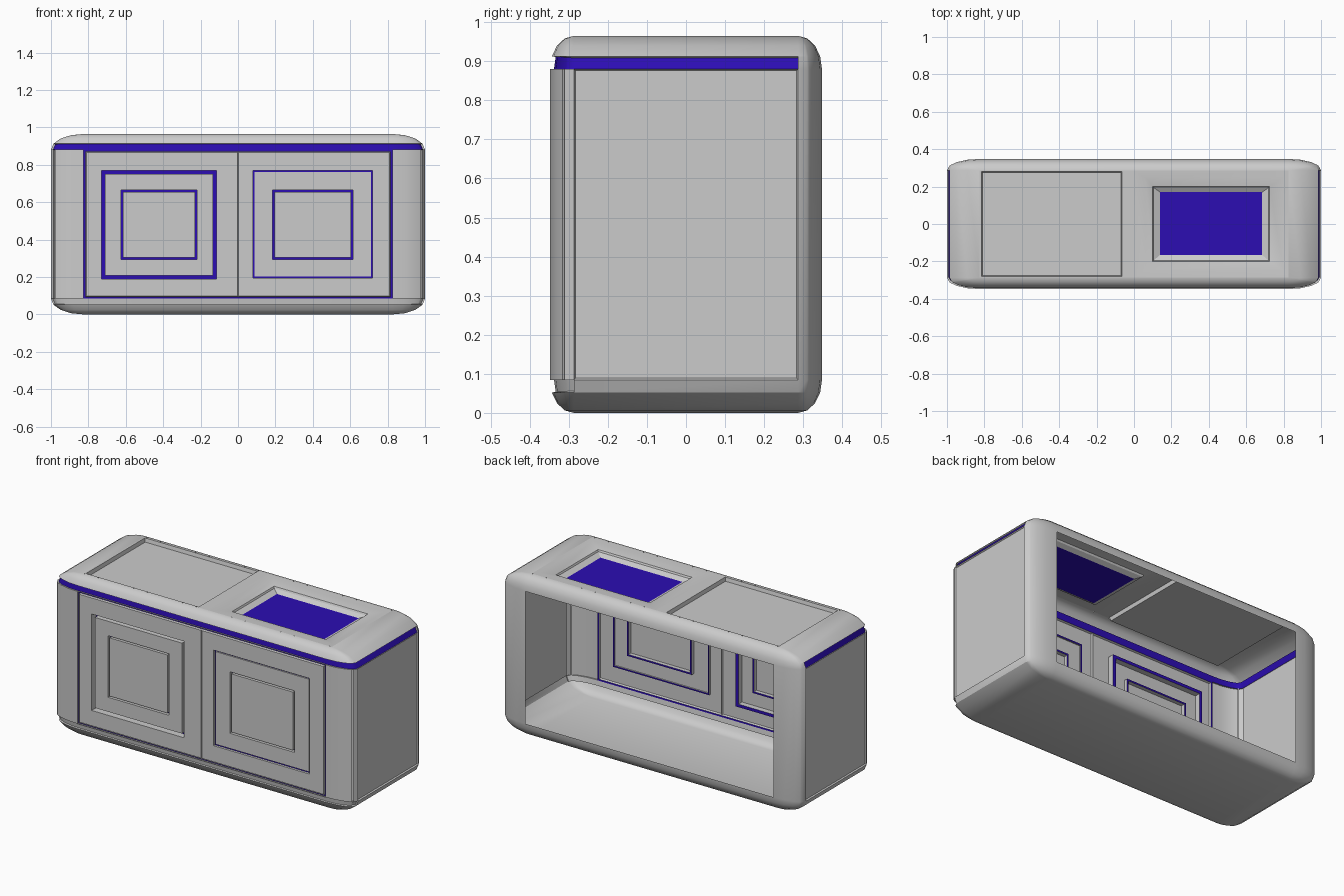
import bpy, bmesh, math

if "Cube" in bpy.data.objects:
    bpy.data.objects.remove(bpy.data.objects["Cube"])

HX, HY, HZ, R = 1.0, 0.348, 0.4825, 0.175   # half sizes, rounding fraction
FX, FY, FZ0, FZ1 = 0.825, 0.287, HZ * R, HZ * (2 - R)
TOP = 2 * HZ
blue = bpy.data.materials.new("blue")
blue.diffuse_color = (0.025, 0.004, 0.45, 1)
blue.use_nodes = True
blue.node_tree.nodes["Principled BSDF"].inputs["Base Color"].default_value = blue.diffuse_color


def emit(bm, name, blue_name):
    """Make one grey object and one blue object from the tagged faces."""
    for tag, label in ((0, name), (1, blue_name)):
        part = bm.copy()
        bmesh.ops.delete(part, geom=[f for f in part.faces if f.material_index != tag], context='FACES')
        if not part.faces:
            continue
        for f in part.faces:
            f.material_index = 0
        me = bpy.data.meshes.new(label)
        part.to_mesh(me)
        part.free()
        ob = bpy.data.objects.new(label, me)
        bpy.context.collection.objects.link(ob)
        if tag:
            me.materials.append(blue)
        bpy.ops.object.select_all(action='DESELECT')
        ob.select_set(True)
        bpy.context.view_layer.objects.active = ob
        bpy.ops.object.shade_smooth_by_angle(angle=math.radians(30))
    bm.free()


def stepped(bm, place, rings, fill=0):
    """Nested rectangles (u0, u1, v0, v1, depth, blue) joined ring to ring."""
    prev = None
    for u0, u1, v0, v1, d, tag in rings:
        cur = [bm.verts.new(place(u, v, d)) for u, v in ((u0, v0), (u1, v0), (u1, v1), (u0, v1))]
        if prev:
            for i in range(4):
                j = (i + 1) % 4
                bm.faces.new((prev[i], prev[j], cur[j], cur[i])).material_index = tag
        prev = cur
    if fill is not None:
        bm.faces.new(prev).material_index = fill


def groove(u0, u1, v0, v1, width, depth, outer, inner):
    """Rings of a groove with a blue floor."""
    w = width
    return [(u0, u1, v0, v1, outer, 0), (u0, u1, v0, v1, depth, 0),
            (u0 + w, u1 - w, v0 + w, v1 - w, depth, 1),
            (u0 + w, u1 - w, v0 + w, v1 - w, inner, 0)]


# Rounded body shell: stacked rings with rounded corners
bm = bmesh.new()
steps = [0, 22.5, 28, 45, 67.5, 90]
levels = [(-1, a) for a in (-90, -67.5, -45, -22.5, 0)] + [(1, a) for a in (0, 22.5, 45, 67.5, 90)]
rings = []
for side, a in levels:
    a = math.radians(a)
    ring = []
    for c, (sx, sy) in enumerate(((1, 1), (-1, 1), (-1, -1), (1, -1))):
        for s in (steps if c % 2 == 0 else [90 - t for t in reversed(steps)]):
            b = math.radians(s + 90 * c)
            ring.append(bm.verts.new((HX * (sx * (1 - R) + R * math.cos(a) * math.cos(b)),
                                      HY * (sy * (1 - R) + R * math.cos(a) * math.sin(b)),
                                      HZ + HZ * (side * (1 - R) + R * math.sin(a)))))
    rings.append(ring)
BAND, NOTCH, SLOT, SIDE, HOLE = 1, 2, 3, 4, 5
for r in range(9):
    for j in range(24):
        c, k = divmod(j, 6)
        n = (j + 1) % 24
        f = bm.faces.new((rings[r][j], rings[r][n], rings[r + 1][n], rings[r + 1][j]))
        front = c == 2 or (c == 3 and k < 5)
        if r == 5 and (front or (k == 5 and c in (1, 3))):
            f.material_index = BAND
        elif r == 3 and front:
            f.material_index = NOTCH
        elif r == 4 and (c, k) in ((2, 1), (3, 3)):
            f.material_index = SLOT
        elif r == 4 and k == 5:
            f.material_index = HOLE if c in (0, 2) else SIDE
bm.faces.new(list(reversed(rings[0])))
bmesh.ops.remove_doubles(bm, verts=bm.verts, dist=1e-5)
bmesh.ops.delete(bm, geom=[f for f in bm.faces if f.material_index == HOLE], context='FACES_ONLY')
bm.normal_update()

# Sunken band, notch, corner slots and side panels
for tag, thick, depth in ((BAND, 0.0005, -0.01), (NOTCH, 0.0005, -0.01),
                          (SLOT, 0.0005, -0.012), (SIDE, 0.006, -0.008)):
    faces = [f for f in bm.faces if f.material_index == tag]
    rim = bmesh.ops.inset_region(bm, faces=faces, thickness=thick, depth=depth)['faces']
    for f in rim:
        f.material_index = 0
    if tag != BAND:
        for f in faces:
            f.material_index = 0
emit(bm, "body_shell", "blue_band")

# Front: framed panel with two doors, each with nested grooves
bm = bmesh.new()


def on_front(u, v, d):
    return (u, -HY + d, v)


stepped(bm, on_front, groove(-FX, FX, FZ0, FZ1, 0.01, 0.012, 0, 0), None)
z0, z1, e = FZ0 + 0.01, FZ1 - 0.01, 0.004
doors = [(-FX + 0.01, 0, (-0.73, -0.115, 0.19, 0.77), 0.018, 0.04, (-0.625, -0.22, 0.295, 0.665)),
         (0, FX - 0.01, (0.08, 0.72, 0.195, 0.77), 0.009, 0.014, (0.185, 0.615, 0.295, 0.665))]
for x0, x1, outer, w, depth, inner in doors:
    # a thin seam runs between the doors
    seam = [(x0, x1, z0, z1, 0.01 if x == 0 else 0, 0) for x in (0,)]
    seam.append((x0 + e, x1 - e, z0 + e, z1 - e, 0, 0))
    stepped(bm, on_front, seam + groove(*outer, w, depth, 0, 0.006)
            + groove(*inner, 0.01, 0.03, 0.006, 0.006))
emit(bm, "front_doors", "blue_door_grooves")

# Top: sunken tray on the left, recessed blue window on the right
bm = bmesh.new()


def on_top(u, v, d):
    return (u, v, TOP - d)


stepped(bm, on_top, [(-FX, 0, -FY, FY, 0, 0), (-0.815, -0.065, -0.28, 0.28, 0, 0),
                     (-0.81, -0.07, -0.275, 0.275, 0.022, 0)])
stepped(bm, on_top, [(0, FX, -FY, FY, 0, 0), (0.06, 0.80, -0.25, 0.25, 0.002, 0),
                     (0.10, 0.725, -0.20, 0.20, 0.015, 0),
                     (0.105, 0.72, -0.195, 0.195, 0.025, 0),
                     (0.14, 0.685, -0.165, 0.17, 0.04, 0)], 1)
emit(bm, "top_panels", "blue_top_window")
